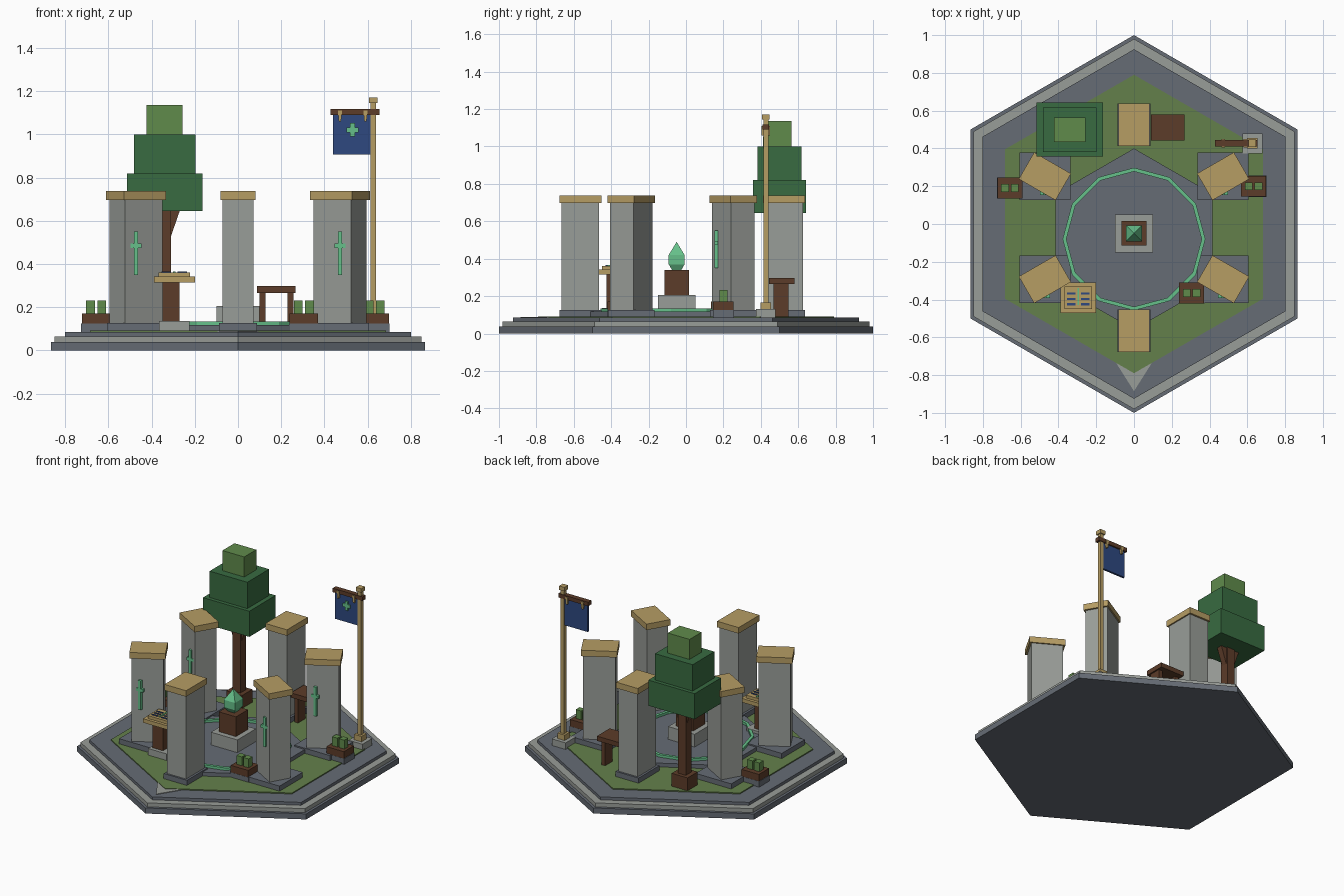
import bpy, bmesh, math
from mathutils import Matrix, Vector

if "Cube" in bpy.data.objects:
    bpy.data.objects.remove(bpy.data.objects["Cube"])


def material(name, hex_code):
    def lin(v):
        v /= 255
        return v / 12.92 if v < 0.04 else ((v + 0.055) / 1.055) ** 2.4
    m = bpy.data.materials.new(name)
    m.diffuse_color = [lin(int(hex_code[i:i + 2], 16)) for i in (0, 2, 4)] + [1]
    m.use_nodes = True
    m.node_tree.nodes["Principled BSDF"].inputs["Base Color"].default_value = m.diffuse_color
    return m


SLATE = material("slate", "666c75")
STONE = material("pale_stone", "999d98")
GRASS = material("grass", "64804b")
LEAF = material("dark_leaf", "386b41")
SPROUT = material("light_leaf", "608b4b")
SAND = material("sandstone", "b69d64")
WOOD = material("brown_wood", "5c3c29")
MINT = material("mint_crystal", "66c08a")
NAVY = material("navy_cloth", "2e4880")


def finish(name, bm, mat):
    me = bpy.data.meshes.new(name)
    bmesh.ops.recalc_face_normals(bm, faces=bm.faces)
    bm.to_mesh(me)
    bm.free()
    me.materials.append(mat)
    ob = bpy.data.objects.new(name, me)
    bpy.context.collection.objects.link(ob)
    return ob


def box(name, x, y, z0, z1, w, d, mat, turn=0.0):
    """Box centred on x, y between two heights."""
    bm = bmesh.new()
    bmesh.ops.create_cube(bm, size=1)
    bmesh.ops.scale(bm, vec=(w, d, z1 - z0), verts=bm.verts)
    ob = finish(name, bm, mat)
    ob.location = (x, y, (z0 + z1) / 2)
    ob.rotation_euler.z = turn
    return ob


def frustum(name, x, y, z0, z1, r0, r1, sides, turn, mat):
    """Prism, frustum or pyramid; radii reach the corners."""
    bm = bmesh.new()
    bmesh.ops.create_cone(bm, cap_ends=True, segments=sides, radius1=r0, radius2=r1,
                          depth=z1 - z0, matrix=Matrix.Rotation(turn, 4, 'Z'))
    bmesh.ops.remove_doubles(bm, verts=bm.verts, dist=1e-5)
    ob = finish(name, bm, mat)
    ob.location = (x, y, (z0 + z1) / 2)
    return ob


def prism(name, points, direction, mat):
    """Flat outline pushed along a direction."""
    bm = bmesh.new()
    f = bm.faces.new([bm.verts.new(p) for p in points])
    ext = bmesh.ops.extrude_face_region(bm, geom=[f], use_keep_orig=True)
    verts = [v for v in ext["geom"] if isinstance(v, bmesh.types.BMVert)]
    bmesh.ops.translate(bm, vec=Vector(direction), verts=verts)
    return finish(name, bm, mat)


# Stepped hexagonal base (create_cone puts its first corner on +y)
for name, r, z0, z1, mat in (("base_slab", 1.0, 0, 0.038, SLATE),
                             ("base_rim", 0.98, 0.038, 0.065, STONE),
                             ("base_walk", 0.925, 0.065, 0.085, SLATE),
                             ("lawn", 0.79, 0.085, 0.092, GRASS)):
    frustum(name, 0, 0, z0, z1, r, r, 6, 0, mat)
prism("entry_marker", [(-0.095, -0.735, 0.085), (0.095, -0.735, 0.085), (0, -0.885, 0.085)],
      (0, 0, 0.004), STONE)

# Central court with twelve-sided inlaid ring
frustum("court", 0, -0.08, 0.09, 0.118, 0.48, 0.48, 6, 0, SLATE)
bm = bmesh.new()
loops = []
for r, z in ((0.378, 0.118), (0.378, 0.135), (0.358, 0.135), (0.358, 0.118)):
    loops.append([bm.verts.new((r * math.cos(i * math.pi / 6), r * math.sin(i * math.pi / 6) - 0.08, z))
                  for i in range(12)])
for a in range(4):
    for i in range(12):
        p, q, j = loops[a], loops[(a + 1) % 4], (i + 1) % 12
        bm.faces.new((p[i], p[j], q[j], q[i]))
finish("court_ring", bm, MINT)

# Six standing stones with caps and plinths
for i in range(6):
    ang = math.radians(30 + 60 * i)
    x, y = 0.545 * math.cos(ang), 0.545 * math.sin(ang) - 0.02
    corner = abs(x) > 0.1
    box("pillar_plinth", x, y, 0.088, 0.127, 0.27 if corner else 0.175,
        0.25 if corner else 0.225, SLATE)
    box("pillar", x, y, 0.127, 0.697, 0.2, 0.145, STONE, ang)
    box("pillar_cap", x, y, 0.697, 0.738, 0.225, 0.163, SAND, ang)
    if corner:
        box("pillar_mark", x, y - 0.09, 0.35, 0.55, 0.02, 0.018, MINT)
        box("pillar_mark_bar", x, y - 0.09, 0.475, 0.495, 0.052, 0.018, MINT)

# Crystal on its pedestal
box("pedestal_foot", 0, -0.05, 0.115, 0.205, 0.2, 0.2, STONE)
box("pedestal", 0, -0.05, 0.205, 0.34, 0.13, 0.13, WOOD)
q = math.pi / 4
frustum("crystal_root", 0, -0.05, 0.34, 0.37, 0.035, 0.06, 4, q, MINT)
frustum("crystal_body", 0, -0.05, 0.37, 0.42, 0.06, 0.06, 4, q, MINT)
frustum("crystal_tip", 0, -0.05, 0.42, 0.49, 0.06, 0, 4, q, MINT)

# Tree
tx, ty = -0.34, 0.5
box("tree_foot", tx, ty, 0.09, 0.18, 0.12, 0.11, WOOD)
box("tree_trunk", tx, ty, 0.18, 0.66, 0.06, 0.06, WOOD)
for s in (-1, 1):
    prism("tree_branch", [(tx + s * 0.02, ty - 0.02, 0.50), (tx + s * 0.03, ty - 0.02, 0.53),
                          (tx + s * 0.075, ty - 0.02, 0.66), (tx + s * 0.02, ty - 0.02, 0.66)],
          (0, 0.04, 0), WOOD)
box("tree_lower_crown", tx, ty, 0.645, 0.82, 0.35, 0.285, LEAF)
box("tree_middle_crown", tx, ty, 0.82, 1.0, 0.285, 0.235, LEAF)
box("tree_top_crown", tx, ty, 1.0, 1.137, 0.165, 0.13, SPROUT)

# Reading stand with board
bx, by = -0.295, -0.39
box("stand_foot", bx, by, 0.088, 0.137, 0.14, 0.12, STONE)
box("stand_post", bx - 0.015, by, 0.137, 0.315, 0.08, 0.07, WOOD)
box("stand_top", bx, by, 0.315, 0.342, 0.19, 0.16, SAND)
box("stand_board", bx, by, 0.342, 0.362, 0.145, 0.12, SAND)
box("board_spine", bx, by + 0.005, 0.362, 0.366, 0.01, 0.09, MINT)
for s in (-1, 1):
    for k in range(3):
        box("board_line", bx + s * 0.037, by - 0.035 + k * 0.028, 0.362, 0.366, 0.045, 0.011, NAVY)

# Bench
box("bench_seat", 0.178, 0.512, 0.266, 0.298, 0.178, 0.138, WOOD)
for s in (-1, 1):
    box("bench_leg", 0.178 + s * 0.065, 0.507, 0.09, 0.266, 0.028, 0.08, WOOD)

# Planters with paired shrubs
for px, py in ((-0.657, 0.19), (0.633, 0.2), (0.305, -0.365)):
    box("planter_foot", px, py, 0.086, 0.125, 0.138, 0.112, SLATE)
    box("planter", px, py, 0.125, 0.172, 0.132, 0.11, WOOD)
    for s in (-1, 1):
        box("planter_shrub", px + s * 0.026, py, 0.172, 0.232, 0.04, 0.042, SPROUT)

# Banner pole
fx, fy = 0.627, 0.427
box("pole_foot", fx, fy, 0.085, 0.13, 0.105, 0.105, STONE)
box("pole_socket", fx, fy, 0.13, 0.167, 0.055, 0.055, SAND)
box("pole", fx, fy, 0.167, 1.145, 0.026, 0.026, SAND)
box("pole_finial", fx, fy, 1.145, 1.172, 0.04, 0.04, SAND)
box("banner_rail", 0.542, fy, 1.09, 1.117, 0.226, 0.034, WOOD)
box("banner", 0.527, fy, 0.907, 1.09, 0.175, 0.014, NAVY)
for hx in (0.472, 0.59):
    prism("banner_hook", [(hx - 0.01, fy - 0.022, 1.11), (hx + 0.01, fy - 0.022, 1.11),
                          (hx + 0.005, fy - 0.022, 1.06), (hx - 0.005, fy - 0.022, 1.06)],
          (0, 0.044, 0), SAND)
box("banner_emblem_upright", 0.53, fy - 0.01, 0.99, 1.052, 0.022, 0.009, MINT)
box("banner_emblem_bar", 0.53, fy - 0.01, 1.01, 1.033, 0.055, 0.008, MINT)
